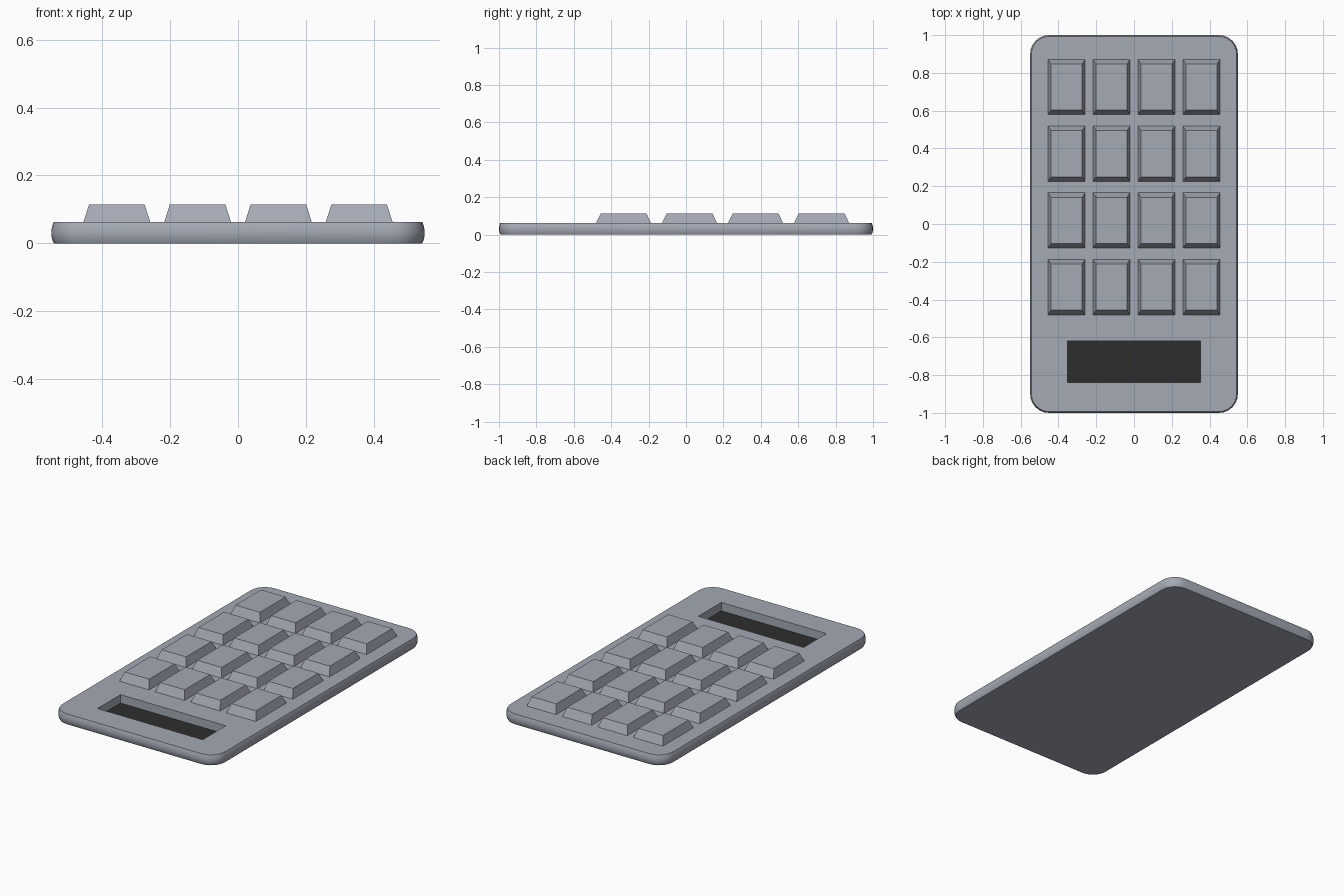
import bpy, bmesh
from math import sin, cos, pi

cube = bpy.data.objects.get("Cube")
if cube:
    bpy.data.objects.remove(cube, do_unlink=True)


def material(name, colour):
    mat = bpy.data.materials.new(name)
    mat.use_nodes = True
    mat.diffuse_color = colour
    mat.node_tree.nodes["Principled BSDF"].inputs["Base Color"].default_value = colour
    return mat


grey = material("slate grey", (0.37, 0.40, 0.46, 1))
black = material("display black", (0.027, 0.027, 0.027, 1))


def finish(name, bm, materials):
    bmesh.ops.recalc_face_normals(bm, faces=bm.faces)
    mesh = bpy.data.meshes.new(name)
    bm.to_mesh(mesh)
    bm.free()
    for mat in materials:
        mesh.materials.append(mat)
    obj = bpy.data.objects.new(name, mesh)
    bpy.context.collection.objects.link(obj)
    return obj


def ring(bm, points, z):
    return [bm.verts.new((x, y, z)) for x, y in points]


def bridge(bm, a, b):
    n = len(a)
    for i in range(n):
        j = (i + 1) % n
        bm.faces.new((a[i], a[j], b[j], b[i]))


def rounded_outline(half_x, half_y, radius, steps=6):
    points = []
    for corner, (sx, sy) in enumerate(((1, 1), (-1, 1), (-1, -1), (1, -1))):
        for i in range(steps + 1):
            a = (corner + i / steps) * pi / 2
            points.append((sx * (half_x - radius) + radius * cos(a),
                           sy * (half_y - radius) + radius * sin(a)))
    return points


def rectangle(cx, cy, hx, hy):
    return [(cx + sx * hx, cy + sy * hy) for sx, sy in ((1, 1), (-1, 1), (-1, -1), (1, -1))]


# Body: rounded slab with softly bulging sides
TOP = 0.063
bm = bmesh.new()
profile = ((0.008, 0), (0.003, 0.01), (0, 0.024), (0, 0.038), (0.003, 0.052), (0.007, TOP))
rings = [ring(bm, rounded_outline(0.55 - d, 1 - d, 0.1 - d), z) for d, z in profile]
for low, high in zip(rings, rings[1:]):
    bridge(bm, low, high)
bm.faces.new(rings[0])

# Display recess: opening in the top, walls and a dark floor
window = rectangle(0, -0.73, 0.352, 0.11)
opening = ring(bm, window, TOP)
floor = ring(bm, window, 0.012)
bridge(bm, opening, floor)
bm.faces.new(floor).material_index = 1
rim = [bm.edges.get((loop[i - 1], loop[i]))
       for loop in (rings[-1], opening) for i in range(len(loop))]
bmesh.ops.triangle_fill(bm, use_beauty=True, use_dissolve=False, edges=rim)

body = finish("body", bm, (grey, black))
bpy.ops.object.select_all(action='DESELECT')
body.select_set(True)
bpy.context.view_layer.objects.active = body
bpy.ops.object.shade_smooth_by_angle(angle=pi / 6)

# Keys: four by four grid of tapered blocks
for row in range(4):
    for column in range(4):
        x = (column - 1.5) * 0.238
        y = 0.725 - row * 0.353
        bm = bmesh.new()
        base = ring(bm, rectangle(x, y, 0.0985, 0.147), TOP - 0.001)
        cap = ring(bm, rectangle(x, y, 0.082, 0.122), 0.114)
        bridge(bm, base, cap)
        bm.faces.new(base)
        bm.faces.new(cap)
        finish(f"key_row{row + 1}_column{column + 1}", bm, (grey,))
